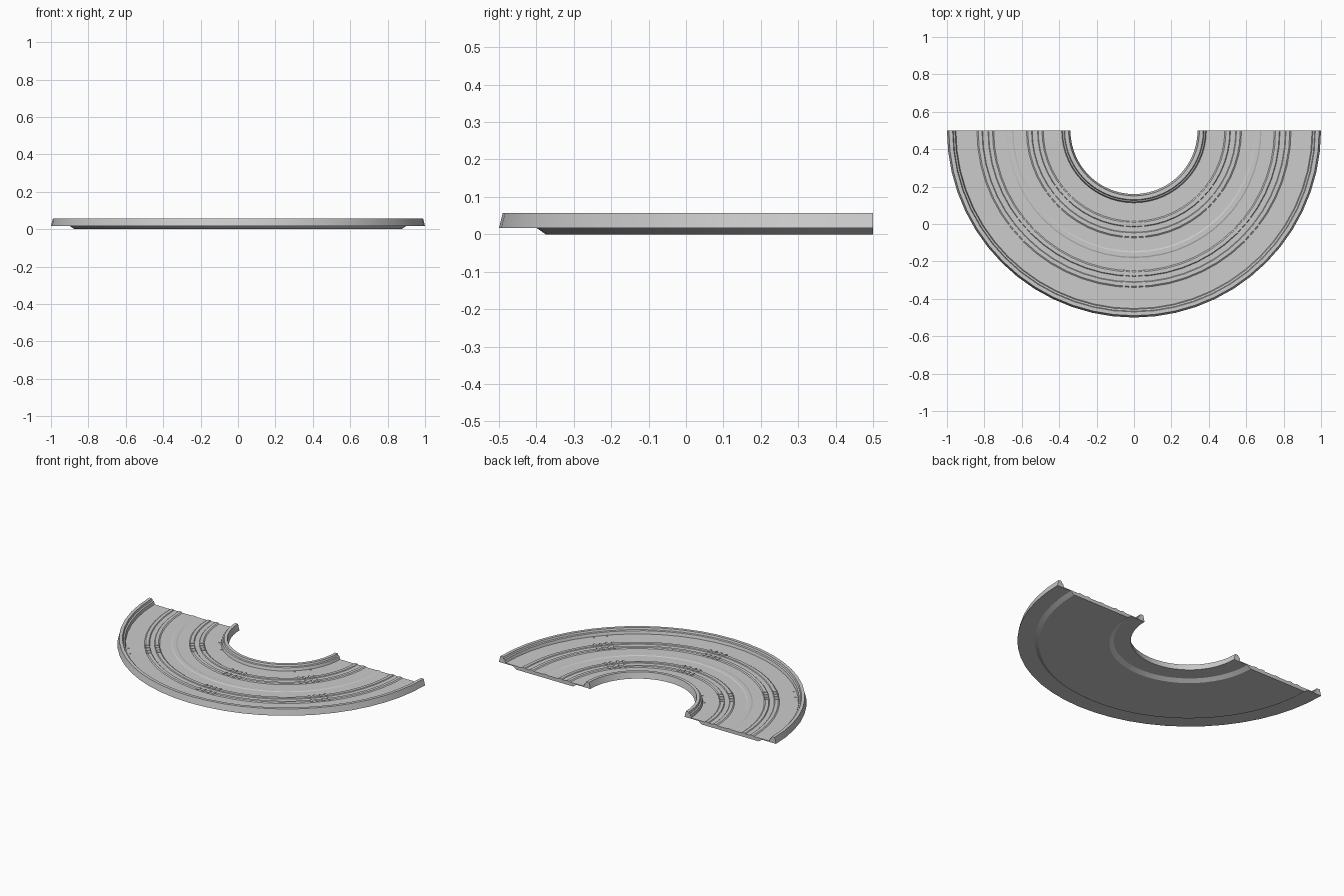
import bpy, bmesh, math

if "Cube" in bpy.data.objects:
    bpy.data.objects.remove(bpy.data.objects["Cube"])

CY = 0.5      # centre of the arc in y
STEPS = 28    # segments around the half circle


def polar(r, a, z):
    return (r * math.cos(a), CY + r * math.sin(a), z)


def finish(bm, name, smooth=None):
    bmesh.ops.recalc_face_normals(bm, faces=bm.faces)
    me = bpy.data.meshes.new(name)
    bm.to_mesh(me)
    bm.free()
    ob = bpy.data.objects.new(name, me)
    bpy.context.collection.objects.link(ob)
    if smooth:
        bpy.ops.object.select_all(action='DESELECT')
        ob.select_set(True)
        bpy.context.view_layer.objects.active = ob
        bpy.ops.object.shade_smooth_by_angle(angle=math.radians(smooth))
    return ob


def sweep(name, profile):
    """Sweep a closed (radius, z) profile through the half circle and cap it."""
    bm = bmesh.new()
    rings = [[bm.verts.new(polar(r, math.pi + math.pi * i / STEPS, z))
              for r, z in profile] for i in range(STEPS + 1)]
    n = len(profile)
    for a, b in zip(rings, rings[1:]):
        for j in range(n):
            k = (j + 1) % n
            bm.faces.new((a[j], a[k], b[k], b[j]))
    bm.faces.new(rings[0])
    bm.faces.new(rings[-1])
    return finish(bm, name, 20)


def lane(c):
    """Raised lane with a shallow centre channel."""
    return [(c - 0.045, 0.022), (c - 0.038, 0.027), (c - 0.018, 0.027),
            (c - 0.014, 0.023), (c + 0.014, 0.023), (c + 0.018, 0.027),
            (c + 0.038, 0.027), (c + 0.045, 0.022)]


# Track bed with both side walls, one continuous section
LANES = (0.53, 0.795)
inner_wall = [(0.34, 0.017), (0.35, 0.057), (0.37, 0.057), (0.374, 0.045),
              (0.382, 0.042), (0.387, 0.023)]
middle = [(0.645, 0.022), (0.652, 0.025), (0.675, 0.025), (0.682, 0.022)]
outer_wall = [(0.952, 0.023), (0.957, 0.042), (0.966, 0.045),
              (0.97, 0.057), (0.99, 0.057), (1.0, 0.017)]
underside = [(0.90, 0.017), (0.875, 0.0), (0.465, 0.0), (0.44, 0.017)]
sweep("track_bed", inner_wall + lane(LANES[0]) + middle + lane(LANES[1])
      + outer_wall + underside)


def add_tab(bm, r, a, dr, width, z0, z1):
    da = width / r / 2
    lo, hi = [[bm.verts.new(polar(r + s * dr / 2, a + t * da, z))
               for s, t in ((-1, -1), (1, -1), (1, 1), (-1, 1))] for z in (z0, z1)]
    bm.faces.new(lo)
    bm.faces.new(hi)
    for i in range(4):
        j = (i + 1) % 4
        bm.faces.new((lo[i], lo[j], hi[j], hi[i]))


# Clusters of small clip tabs along each lane
bm = bmesh.new()
for c in LANES:
    for deg in (-139, -90, -41):
        for side in (-1, 1):
            for off in (-0.052, -0.018, 0.018, 0.052):
                add_tab(bm, c + side * 0.03, math.radians(deg) + off / c,
                        0.03, 0.013, 0.024, 0.030)
finish(bm, "clip_tabs")

# Tiny locating nubs beside the walls
bm = bmesh.new()
for r, degs in ((0.395, (-34, -48)), (0.937, (-39, -44))):
    for d in degs:
        for a in (d, -180 - d):
            add_tab(bm, r, math.radians(a), 0.012, 0.008, 0.02, 0.026)
finish(bm, "wall_nubs")
